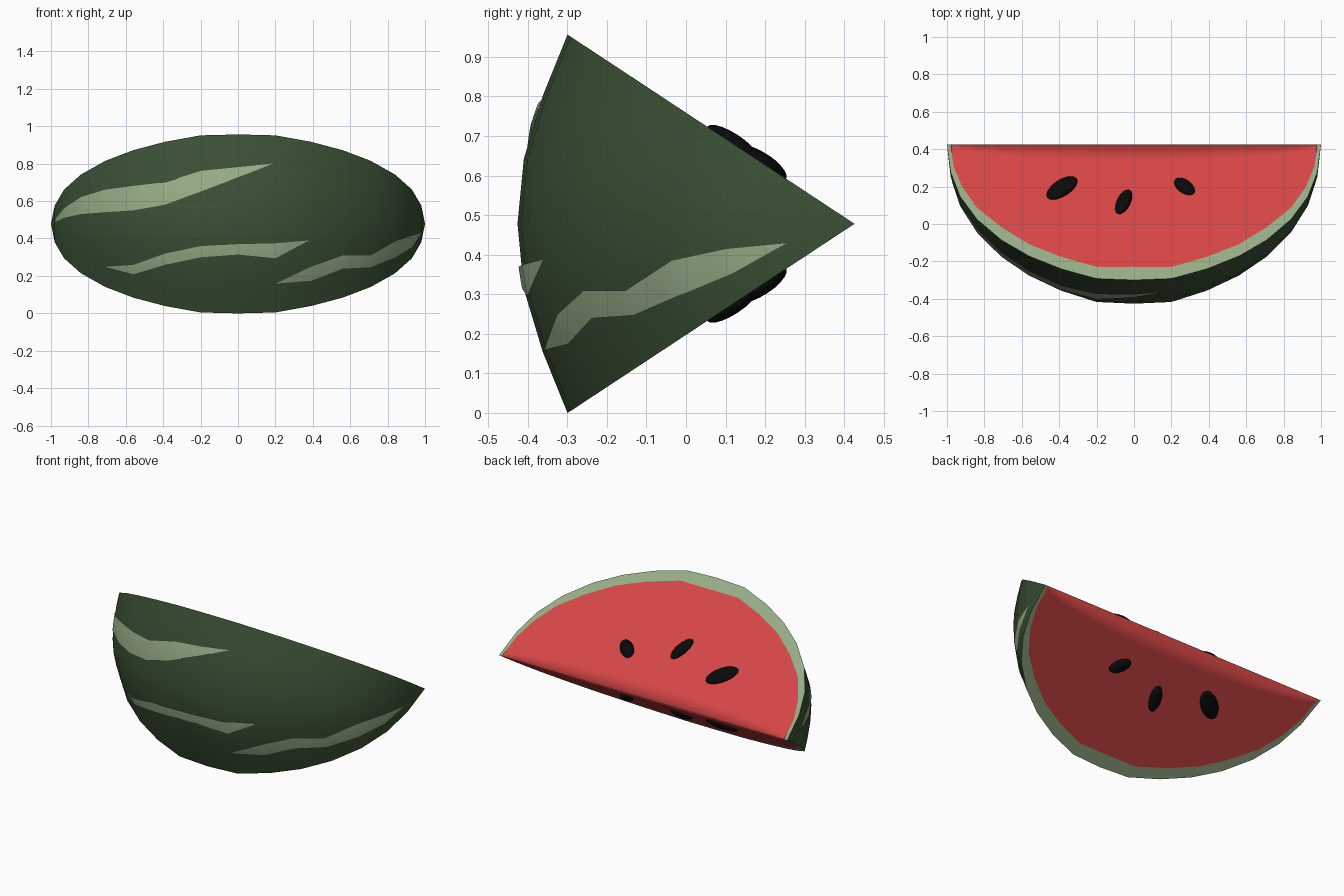
import bpy, bmesh
from math import sin, cos, asin, radians
from mathutils import Matrix, Vector

if "Cube" in bpy.data.objects:
    bpy.data.objects.remove(bpy.data.objects["Cube"])

HALF = radians(33.4)          # half of the wedge angle
AY, AZ = 0.426, 0.478         # position of the sharp edge


def material(name, rgb):
    m = bpy.data.materials.new(name)
    m.diffuse_color = (*rgb, 1)
    m.use_nodes = True
    m.node_tree.nodes["Principled BSDF"].inputs["Base Color"].default_value = m.diffuse_color
    return m


GREEN = material("dark_green", (0.042, 0.08, 0.034))
PALE = material("pale_green", (0.305, 0.413, 0.242))
RED = material("red", (0.67, 0.061, 0.061))
BLACK = material("black", (0.003, 0.003, 0.003))


def both_ends(half):
    return [(-x, r) for x, r in reversed(half[1:])] + half


# Outer and inner profiles: position along the edge, radius from the edge
OUTER = both_ends([(0, .852), (.2, .843), (.39, .782), (.56, .702), (.71, .6),
                   (.84, .47), (.93, .327), (.98, .175), (1, 0)])
INNER = both_ends([(0, .785), (.2, .785), (.39, .72), (.56, .64), (.71, .53),
                   (.84, .405), (.92, .27), (.965, .14), (.98, 0)])


def polar(x, r, a):
    return Vector((x, AY - r * cos(a), AZ + r * sin(a)))


def finish(name, bm, mat, smooth=True):
    bmesh.ops.remove_doubles(bm, verts=bm.verts, dist=1e-5)
    me = bpy.data.meshes.new(name)
    bm.to_mesh(me)
    bm.free()
    me.materials.append(mat)
    if smooth:
        me.shade_smooth()
    ob = bpy.data.objects.new(name, me)
    bpy.context.collection.objects.link(ob)
    return ob


def add_grid(bm, rows):
    vs = [[bm.verts.new(p) for p in row] for row in rows]
    for a, b in zip(vs, vs[1:]):
        for i in range(len(a) - 1):
            bm.faces.new((a[i], a[i + 1], b[i + 1], b[i]))


def row(profile, angle, scale=1.0):
    return [polar(x, r * scale, angle) for x, r in profile]


# Rind: curved outer skin, slightly flared at the cut rims
bm = bmesh.new()
add_grid(bm, [row(OUTER, HALF * k / 3, 1.02 if abs(k) == 3 else 1.0)
              for k in range(-3, 4)])
finish("rind", bm, GREEN)

# Pale rim band on both cut faces
bm = bmesh.new()
add_grid(bm, [row(OUTER, HALF, 1.02), row(INNER, HALF)])
add_grid(bm, [row(INNER, -HALF), row(OUTER, -HALF, 1.02)])
finish("pale_rim", bm, PALE, False)

# Flesh: two flat faces with a softly shaded edge
bm = bmesh.new()
add_grid(bm, [row(INNER, HALF), row(INNER, HALF, .15), row(INNER, 0, 0),
              row(INNER, -HALF, .15), row(INNER, -HALF)])
finish("flesh", bm, RED)


# Stripes: (x, lower z, upper z) stations laid on the rind
def radius(x):
    for (x0, r0), (x1, r1) in zip(OUTER, OUTER[1:]):
        if x <= x1:
            return r0 + (r1 - r0) * (x - x0) / (x1 - x0)
    return 0


def stripe(name, stations, sub=3, across=4):
    line = []
    for a, b in zip(stations, stations[1:]):
        line += [[p + (q - p) * k / sub for p, q in zip(a, b)] for k in range(sub)]
    line.append(stations[-1])
    rows = []
    for j in range(across + 1):
        pts = []
        for x, lo, hi in line:
            r = max(radius(x), 1e-4)
            z = lo + (hi - lo) * j / across
            a = asin(max(-.5, min(.5, (z - AZ) / r)))
            pts.append(polar(x, r + .004, a))
        rows.append(pts)
    bm = bmesh.new()
    add_grid(bm, rows)
    finish(name, bm, PALE)


stripe("upper_stripe", [(-.995, .478, .482), (-.93, .51, .56), (-.84, .53, .62),
                        (-.71, .54, .66), (-.56, .55, .68), (-.39, .58, .70),
                        (-.2, .65, .76), (0, .725, .78), (.19, .80, .80)])
stripe("lower_stripe", [(-.71, .25, .25), (-.56, .21, .26), (-.39, .26, .32),
                        (-.2, .30, .36), (0, .315, .37), (.2, .295, .375),
                        (.38, .39, .39)])
stripe("right_stripe", [(.2, .16, .16), (.39, .175, .25), (.56, .24, .31),
                        (.71, .248, .31), (.84, .30, .385), (.93, .355, .415),
                        (.98, .43, .43)])

# Seeds: flattened ellipsoids on both cut faces (x, y, direction, length, width)
SEEDS = [("large_seed", -.385, .192, (.16, .11), .20, .10),
         ("middle_seed", -.055, .118, (.06, .13), .165, .075),
         ("small_seed", .27, .20, (.10, -.08), .135, .08)]
for side, s in (("top", 1), ("bottom", -1)):
    inward = Vector((0, cos(HALF), -s * sin(HALF)))
    normal = Vector((0, sin(HALF), s * cos(HALF)))
    for name, x, y, (dx, dy), length, width in SEEDS:
        centre = polar(x, (AY - y) / cos(HALF), s * HALF)
        u = (Vector((1, 0, 0)) * dx + inward * dy / cos(HALF)).normalized()
        w = normal.cross(u)
        m = Matrix((u * length / 2, w * width / 2, normal * .025)).transposed().to_4x4()
        bm = bmesh.new()
        bmesh.ops.create_uvsphere(bm, u_segments=16, v_segments=10, radius=1,
                                  matrix=Matrix.Translation(centre) @ m)
        finish(f"{side}_{name}", bm, BLACK)
